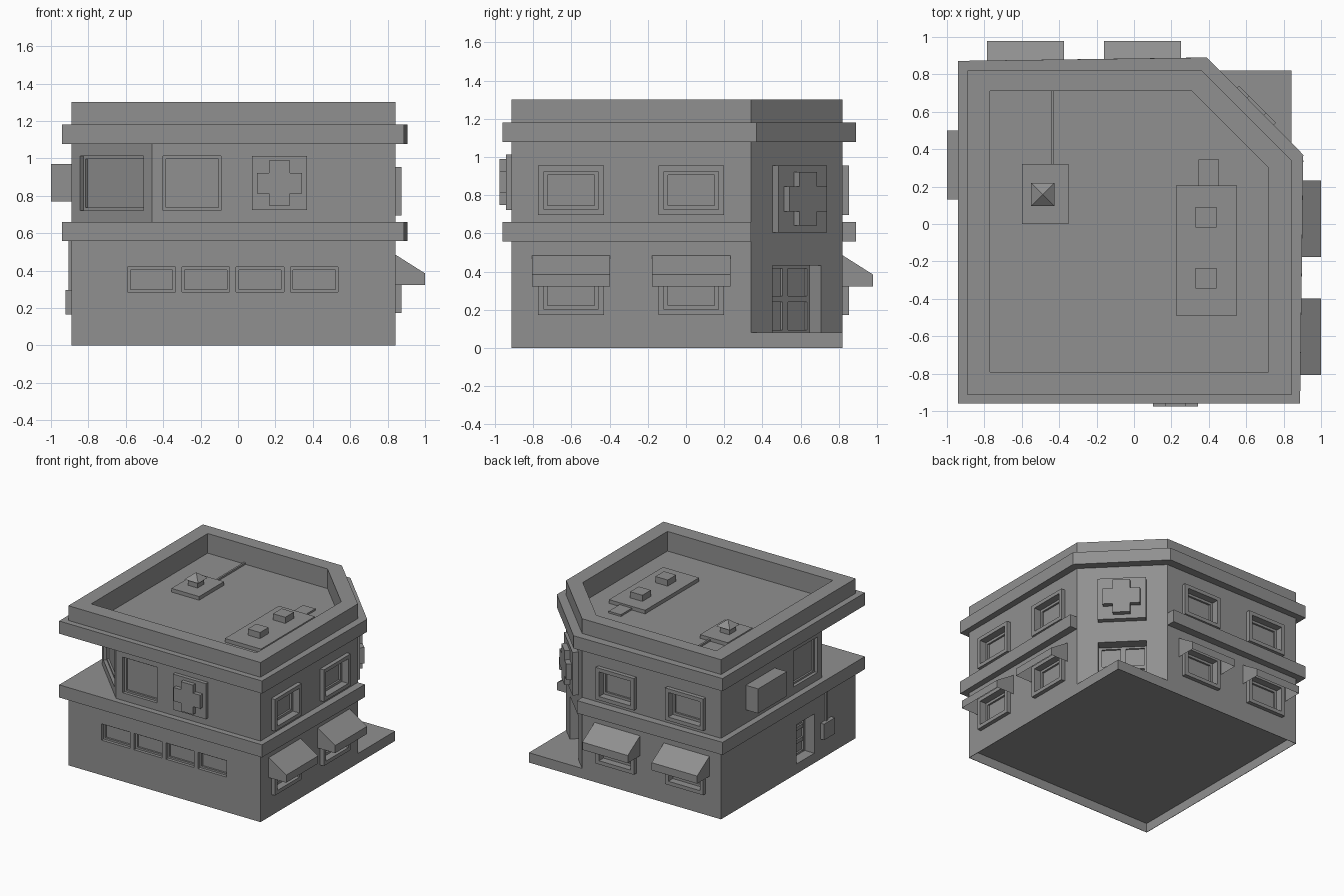
import bpy, bmesh
from mathutils import Vector

if "Cube" in bpy.data.objects:
    bpy.data.objects.remove(bpy.data.objects["Cube"])

grey = bpy.data.materials.new("plain_grey")
grey.use_nodes = True
COLOUR = (0.28, 0.28, 0.28, 1)
grey.diffuse_color = COLOUR
grey.node_tree.nodes["Principled BSDF"].inputs["Base Color"].default_value = COLOUR


# Drawing planes: origin, across, up, outward
def plane(origin, across, out, up=(0, 0, 1)):
    return (Vector(origin), Vector(across).normalized(), Vector(up), Vector(out).normalized())


GROUND = plane((0, 0, 0), (1, 0, 0), (0, 0, 1), (0, 1, 0))
FRONT = plane((0, -0.913, 0), (1, 0, 0), (0, -1, 0))
BACK = plane((0, 0.82, 0), (1, 0, 0), (0, 1, 0))
RIGHT = plane((0.842, 0, 0), (0, 1, 0), (1, 0, 0))
LEFT = plane((-0.89, 0, 0), (0, 1, 0), (-1, 0, 0))
ENTRY = plane((0.601, 0.58, 0), (1, -1, 0), (1, 1, 0))
CORNER = plane((-0.675, -0.697, 0), (1, -1, 0), (-1, -1, 0))


def loft(name, pl, rings, start=True):
    """Bridge (outline, depth) rings drawn on a plane."""
    o, a, u, n = pl
    bm = bmesh.new()
    loops = [[bm.verts.new(o + a * p + u * q + n * d) for p, q in pts] for pts, d in rings]
    for r, s in zip(loops, loops[1:]):
        for i in range(len(r)):
            j = (i + 1) % len(r)
            bm.faces.new((r[i], r[j], s[j], s[i]))
    if start:
        bm.faces.new(loops[0])
    cap = bm.faces.new(loops[-1])
    bmesh.ops.recalc_face_normals(bm, faces=bm.faces)
    # Open shells: make the end cap face outward
    cap.normal_update()
    if not start and cap.normal.dot(n) < 0:
        bmesh.ops.reverse_faces(bm, faces=bm.faces)
    me = bpy.data.meshes.new(name)
    bm.to_mesh(me)
    bm.free()
    me.materials.append(grey)
    ob = bpy.data.objects.new(name, me)
    bpy.context.scene.collection.objects.link(ob)
    return ob


def rect(p0, p1, q0, q1, m=0):
    return [(p0 + m, q0 + m), (p1 - m, q0 + m), (p1 - m, q1 - m), (p0 + m, q1 - m)]


def prism(name, pl, pts, d0, d1):
    return loft(name, pl, [(pts, d0), (pts, d1)])


def box(name, pl, p0, p1, q0, q1, d0, d1):
    return prism(name, pl, rect(p0, p1, q0, q1), d0, d1)


def carve(target, cutters):
    for c in cutters:
        c.hide_render = True
        mod = target.modifiers.new("cut", "BOOLEAN")
        mod.operation, mod.solver, mod.object = "DIFFERENCE", "EXACT", c
    bpy.context.view_layer.update()
    dg = bpy.context.evaluated_depsgraph_get()
    me = bpy.data.meshes.new_from_object(target.evaluated_get(dg))
    target.modifiers.clear()
    target.data = me
    for c in cutters:
        bpy.data.objects.remove(c)


def plan(x0, x1, y0, y1, cut):
    return [(x0, y0), (x1, y0), (x1, y1 - cut), (x1 - cut, y1), (x0, y1)]


# Base slab, hollow underneath
foot = (-0.89, 0.842, -0.913, 0.82)
loft("base_slab", GROUND, [(rect(*foot), 0.08), (rect(*foot), 0),
                           (rect(*foot, 0.003), 0), (rect(*foot, 0.003), 0.075)])

# Walls
R = 1.14
body = plan(*foot, 0.48)
lower = prism("lower_walls", GROUND, body, 0.08, 0.6)
upper = prism("upper_walls", GROUND, [(-0.89, -0.48), (-0.46, -0.913)] + body[1:], 0.6, 1.1)

# Ledges: the lower one stops at the entrance wall, the upper one wraps it
ledge_front = [(-0.94, -0.96), (0.888, -0.96)]
ledge_back = [(-0.94, 0.872)]
prism("lower_ledge", GROUND, ledge_front + [(0.905, 0.34), (0.80, 0.34), (0.36, 0.78), (0.36, 0.89)]
      + ledge_back, 0.557, 0.66)
top_ledge = prism("upper_ledge", GROUND, ledge_front + [(0.905, 0.37), (0.39, 0.89)]
                  + ledge_back, 1.077, 1.18)
parapet = prism("parapet", GROUND, body, 1.18, 1.30)
well = plan(-0.77, 0.72, -0.79, 0.71, 0.41)
for part in (top_ledge, parapet):
    carve(part, [prism("roof_well_cutter", GROUND, well, R, 1.4)])

cuts = {lower: [], upper: []}


# Windows: a raised or flush frame around a stepped recess
def window(name, wall, pl, p0, p1, q0, q1, proud=0.0, rim=0.0, step=0.015):
    outer, hole = rect(p0, p1, q0, q1), rect(p0, p1, q0, q1, rim)
    pane = rect(p0, p1, q0, q1, rim + step)
    cuts[wall].append(prism(name + "_cutter", pl, hole, -0.06, 0.05))
    rings = [(outer, 0), (outer, proud)] if proud else []
    rings += [(hole, proud), (hole, -0.025), (pane, -0.025), (pane, -0.04)]
    loft(name, pl, rings, start=False)


def awning(name, pl, c):
    # Open-bottomed hood: sloped top, front valance and two cheeks
    o, a, u, n = pl
    side = (o, n, u, a)
    ob = prism(name, side, [(0, 0.323), (0.158, 0.323), (0.158, 0.385), (0, 0.485)], c - 0.205, c + 0.205)
    bm = bmesh.new()
    bm.from_mesh(ob.data)
    hidden = [f for f in bm.faces if f.normal.z < -0.9 or f.normal.dot(n) < -0.9]
    bmesh.ops.delete(bm, geom=hidden, context="FACES")
    bm.to_mesh(ob.data)
    bm.free()


for side, pl, centres in (("right", RIGHT, (-0.602, 0.028)), ("back", BACK, (-0.58, 0.045))):
    for i, c in enumerate(centres):
        tag = f"{side}_{i + 1}"
        for level, wall, q in (("lower", lower, 0.172), ("upper", upper, 0.695)):
            window(f"{level}_window_{tag}", wall, pl, c - 0.172, c + 0.172, q, q + 0.26, 0.033, 0.03, 0.02)
        awning(f"awning_{tag}", pl, c)

for i in range(4):
    p = -0.59 + 0.29 * i
    window(f"front_strip_window_{i + 1}", lower, FRONT, p, p + 0.255, 0.285, 0.418)
window("front_large_window", upper, FRONT, -0.40, -0.09, 0.722, 1.012)
window("left_large_window", upper, LEFT, -0.42, -0.11, 0.722, 1.012)
window("corner_window", upper, CORNER, -0.24, 0.24, 0.722, 1.012)


# Doors: deep opening with stiles and rails over the back panel
def door(name, pl, p0, p1, top, cols, rows):
    cuts[lower].append(box(name + "_cutter", pl, p0, p1, 0.07, top, -0.10, 0.05))
    w, h = (p1 - p0) / cols, (top - 0.08) / rows
    for i in range(cols + 1):
        x = p0 + w * i
        box(f"{name}_stile_{i + 1}", pl, max(p0, x - 0.02), min(p1, x + 0.02), 0.08, top, -0.10, -0.085)
    for j in range(rows + 1):
        z = 0.08 + h * j
        box(f"{name}_rail_{j + 1}", pl, p0, p1, max(0.08, z - 0.015), min(top, z + 0.015), -0.10, -0.086)


door("entrance_door", ENTRY, -0.18, 0.18, 0.432, 2, 2)
door("side_door", LEFT, -0.38, -0.15, 0.40, 1, 3)
for wall, cutters in cuts.items():
    carve(wall, cutters)


# Cross signs on square plates
def sign(name, pl, c, z, plate, arm, width, d1, d2):
    box(name + "_plate", pl, c - plate[0], c + plate[0], z - plate[1], z + plate[1], 0, d1)
    a, w = arm, width
    quarter = [(a, -w), (a, w), (w, w)]
    pts = []
    for _ in range(4):
        pts += quarter
        quarter = [(-y, x) for x, y in quarter]
    prism(name + "_cross", pl, [(c + x, z + y) for x, y in pts], d1, d2)


sign("front_sign", FRONT, 0.222, 0.868, (0.148, 0.145), 0.12, 0.055, 0.03, 0.062)
sign("entrance_sign", ENTRY, 0, 0.78, (0.18, 0.175), 0.14, 0.065, 0.045, 0.085)

# Left wall fittings
box("wall_cooling_unit", LEFT, 0.13, 0.50, 0.77, 0.97, 0, 0.11)
box("meter_box", LEFT, -0.60, -0.46, 0.165, 0.295, 0, 0.033)
box("meter_pipe", LEFT, -0.535, -0.515, 0.295, 0.56, 0, 0.015)

# Rooftop equipment
box("vent_pad", GROUND, -0.60, -0.35, 0, 0.32, R, R + 0.03)
box("vent_stack", GROUND, -0.53, -0.445, 0.115, 0.20, R + 0.03, R + 0.08)
cap = (-0.55, -0.425, 0.095, 0.22)
loft("vent_cap", GROUND, [(rect(*cap), R + 0.08), (rect(*cap, 0.062), R + 0.13)])
box("roof_pipe", GROUND, -0.443, -0.428, 0.32, 0.71, R, R + 0.015)
box("equipment_pad", GROUND, 0.225, 0.55, -0.49, 0.205, R, R + 0.03)
for i, y in enumerate((-0.345, -0.02)):
    box(f"roof_unit_{i + 1}", GROUND, 0.33, 0.44, y, y + 0.11, R + 0.03, R + 0.08)
box("roof_duct", GROUND, 0.345, 0.455, 0.205, 0.345, R, R + 0.015)
